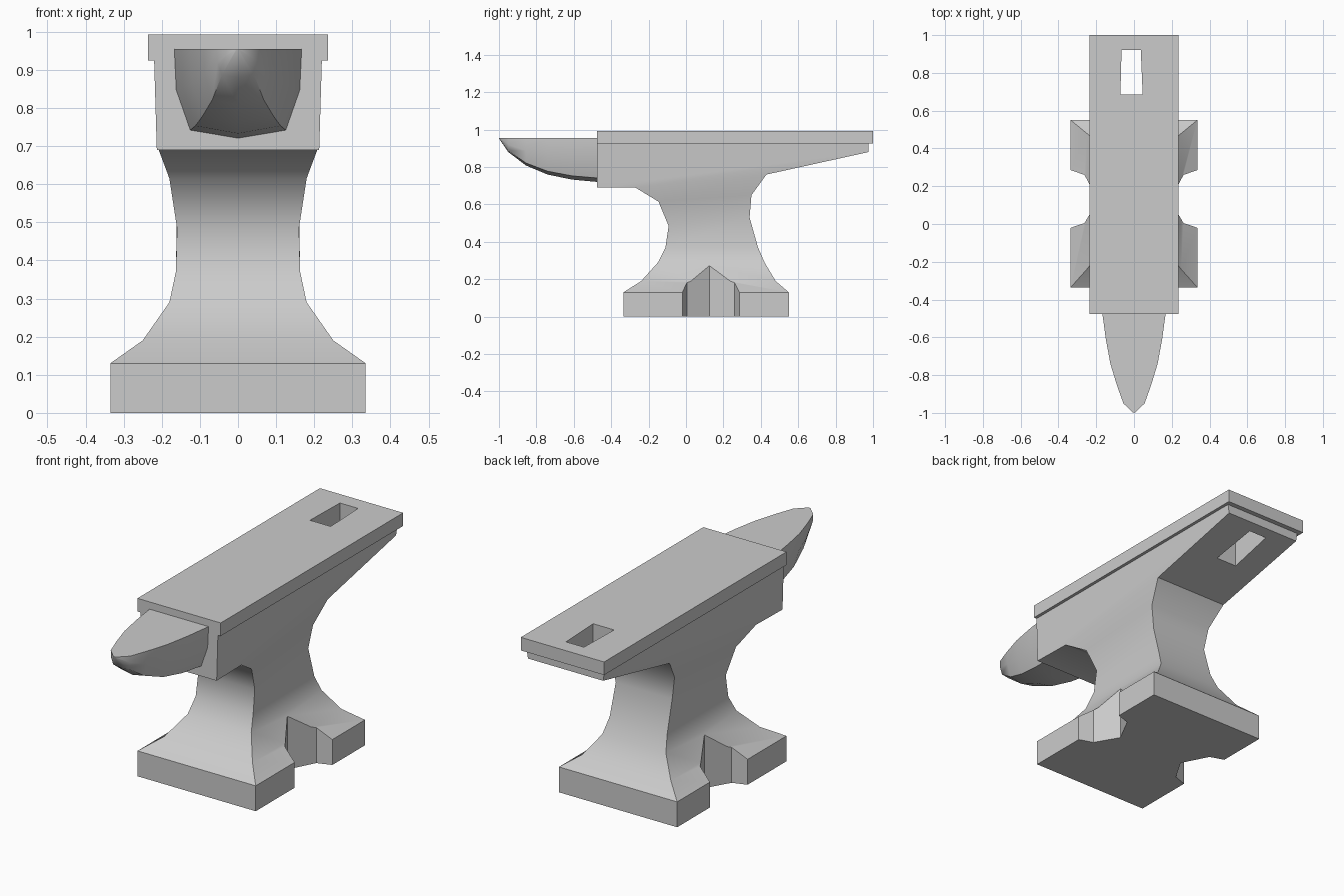
import bpy, bmesh
from math import radians

if "Cube" in bpy.data.objects:
    bpy.data.objects.remove(bpy.data.objects["Cube"])


def loft(name, rings, smooth=None):
    """Skin equal-length closed rings of points and cap both ends."""
    bm = bmesh.new()
    vs = [[bm.verts.new(p) for p in ring] for ring in rings]
    n = len(vs[0])
    for a, b in zip(vs, vs[1:]):
        for i in range(n):
            j = (i + 1) % n
            bm.faces.new((a[i], a[j], b[j], b[i]))
    bm.faces.new(vs[0][::-1])
    bm.faces.new(vs[-1])
    bmesh.ops.recalc_face_normals(bm, faces=bm.faces)
    mesh = bpy.data.meshes.new(name)
    bm.to_mesh(mesh)
    bm.free()
    ob = bpy.data.objects.new(name, mesh)
    bpy.context.collection.objects.link(ob)
    if smooth:
        shade(ob, smooth)
    return ob


def activate(ob):
    bpy.ops.object.select_all(action='DESELECT')
    ob.select_set(True)
    bpy.context.view_layer.objects.active = ob


def shade(ob, degrees):
    activate(ob)
    bpy.ops.object.shade_smooth_by_angle(angle=radians(degrees))


def prism(name, outline, z0, z1):
    return loft(name, [[(x, y, z) for x, y in outline] for z in (z0, z1)])


def cut(ob, cutter):
    activate(ob)
    mod = ob.modifiers.new("cut", 'BOOLEAN')
    mod.operation = 'DIFFERENCE'
    mod.solver = 'EXACT'
    mod.object = cutter
    bpy.ops.object.modifier_apply(modifier=mod.name)


# Body: foot, waist, and heel as one loft (front y, front z, back y, back z, half width)
levels = [
    (-.335, 0, .55, 0, .335),
    (-.335, .13, .55, .13, .335),
    (-.24, .19, .48, .19, .25),
    (-.15, .29, .42, .29, .18),
    (-.11, .37, .385, .37, .163),
    (-.093, .485, .34, .53, .16),
    (-.147, .615, .35, .65, .18),
    (-.27, .69, .43, .76, .208),
    (-.477, .69, .975, .88, .213),
    (-.477, .925, .975, .925, .22),
]
body = loft("body", [[(-w, yf, zf), (w, yf, zf), (w, yb, zb), (-w, yb, zb)]
                     for yf, zf, yb, zb, w in levels])

# Top plate
plate = prism("top_plate", [(-.236, -.477), (.236, -.477), (.236, 1), (-.236, 1)], .925, .992)

# Notches in both sides of the foot
notch = [(.45, -.04), (.335, -.02), (.262, .005), (.192, .125),
         (.262, .26), (.335, .285), (.45, .305)]
cutters = [prism("notch_cutter", [(s * x, y) for x, y in notch], -.1, .5) for s in (1, -1)]
for c in cutters:
    cut(body, c)

# Tapered tool hole through plate and heel
hole = prism("hole_cutter", [(-.072, .685), (.046, .685), (.036, .92), (-.066, .92)], .6, 1.2)
cut(body, hole)
cut(plate, hole)
for c in cutters + [hole]:
    bpy.data.objects.remove(c)
shade(body, 38)

# Horn: flat-topped, six-sided (y, half width, depth)
section = [(-1, 0), (1, 0), (.97, -.46), (.75, -.91), (0, -1), (-.75, -.91), (-.97, -.46)]
stations = [(-.47, .168, .235), (-.61, .149, .222), (-.74, .125, .195),
            (-.855, .09, .147), (-.95, .056, .075), (-.999, .006, .004)]
loft("horn", [[(x * w, y, .955 + z * d) for x, z in section] for y, w, d in stations], 45)
